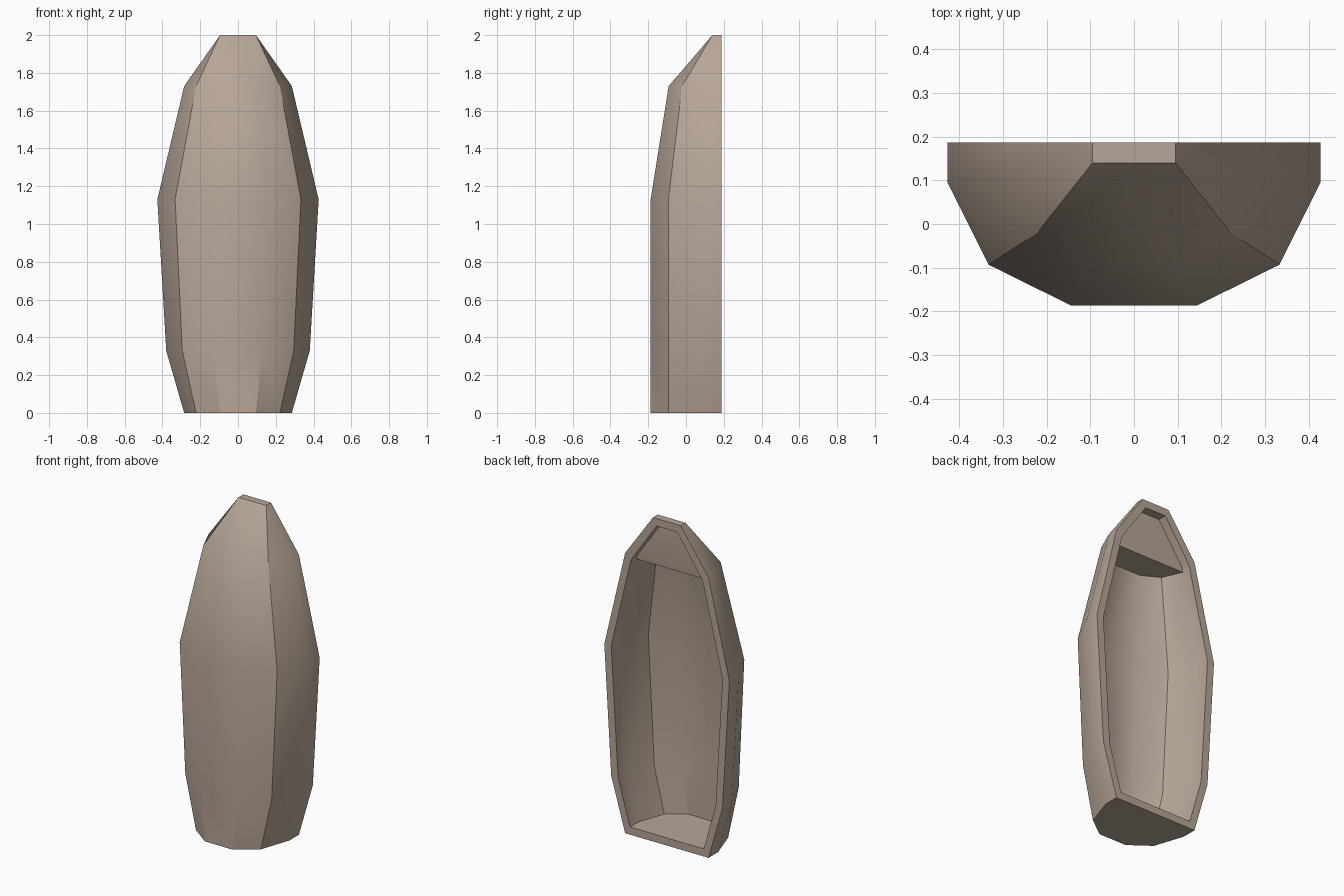
import bpy, bmesh
from mathutils import Vector

if "Cube" in bpy.data.objects:
    bpy.data.objects.remove(bpy.data.objects["Cube"])

BACK, T = 0.187, 0.047   # open back plane, wall thickness

# level: z, side x, side y, chamfer x, chamfer y, front x, front y
LEVELS = [
    (0.00, 0.285, 0.095, 0.222, -0.093, 0.095, -0.187),
    (0.33, 0.380, 0.095, 0.295, -0.093, 0.127, -0.187),
    (1.13, 0.427, 0.095, 0.333, -0.093, 0.143, -0.187),
    (1.73, 0.285, 0.120, 0.222, -0.021, 0.095, -0.092),
    (2.00, 0.095, 0.140, 0.095, 0.140, 0.095, 0.140),
]


def level_at(z):
    for a, b in zip(LEVELS, LEVELS[1:]):
        if a[0] <= z <= b[0]:
            f = (z - a[0]) / (b[0] - a[0])
            return [p + (q - p) * f for p, q in zip(a, b)]


def half(level):
    z, sx, sy, cx, cy, fx, fy = level
    return [Vector(p) for p in ((sx, BACK), (sx, sy), (cx, cy), (fx, fy))]


def inset(pts):
    # mitred inward offset of the half section
    path = pts + [Vector((-pts[-1].x, pts[-1].y))]
    normals = []
    for a, b in zip(path, path[1:]):
        d = (b - a).normalized()
        normals.append(Vector((d.y, -d.x)))
    out = [pts[0] + normals[0] * T]
    for i in range(1, 4):
        m = normals[i - 1] + normals[i]
        out.append(pts[i] + m * (2 * T / m.length_squared))
    return out


bm = bmesh.new()


def ring(pts, z):
    full = pts + [Vector((-p.x, p.y)) for p in reversed(pts)]
    return [bm.verts.new((p.x, p.y, z)) for p in full]


def loft(rings):
    for a, b in zip(rings, rings[1:]):
        for i in range(len(a) - 1):
            bm.faces.new((a[i], a[i + 1], b[i + 1], b[i]))


# Outer skin with flat base
outer = [ring(half(l), l[0]) for l in LEVELS]
loft(outer)
bm.faces.new(outer[0])
bm.faces.new([outer[-1][i] for i in (0, 3, 4, 7)])

# Main hollow with floor and ceiling
inner = [ring(inset(half(level_at(z))), z) for z in (T, 0.33, 1.13, 1.68)]
loft(inner)
bm.faces.new(inner[0])
bm.faces.new(inner[-1][1:7])

# Shallow recess in the head end
low, high = [ring([Vector((x, BACK)), Vector((x, 0.132))], z)
             for x, z in ((0.238, 1.71), (0.071, 1.953))]
loft([low, high])
bm.faces.new(high)
c = inner[-1]
loft([[c[i] for i in (0, 1, 6, 7)], low])

# Flat rim round the open back
for e in (0, -1):
    o = [r[e] for r in outer]
    n = [r[e] for r in inner] + [low[e], high[e]]
    for i in range(2):
        bm.faces.new((o[i], o[i + 1], n[i + 1], n[i]))
    bm.faces.new((o[2], o[3], n[3], n[2]))
    bm.faces.new((o[3], n[4], n[3]))
    bm.faces.new((o[3], o[4], n[5], n[4]))
for o, n in ((outer[0], inner[0]), (outer[-1], high)):
    bm.faces.new((o[0], o[-1], n[-1], n[0]))

bmesh.ops.remove_doubles(bm, verts=bm.verts, dist=0.0005)
bmesh.ops.recalc_face_normals(bm, faces=bm.faces)
mesh = bpy.data.meshes.new("casket_shell")
bm.to_mesh(mesh)
bm.free()
shell = bpy.data.objects.new("casket_shell", mesh)
bpy.context.collection.objects.link(shell)

mat = bpy.data.materials.new("tan_stone")
mat.diffuse_color = (0.47, 0.38, 0.31, 1)
mat.use_nodes = True
mat.node_tree.nodes["Principled BSDF"].inputs["Base Color"].default_value = mat.diffuse_color
mesh.materials.append(mat)

bpy.context.view_layer.objects.active = shell
shell.select_set(True)
bpy.ops.object.shade_smooth_by_angle(angle=0.52)
